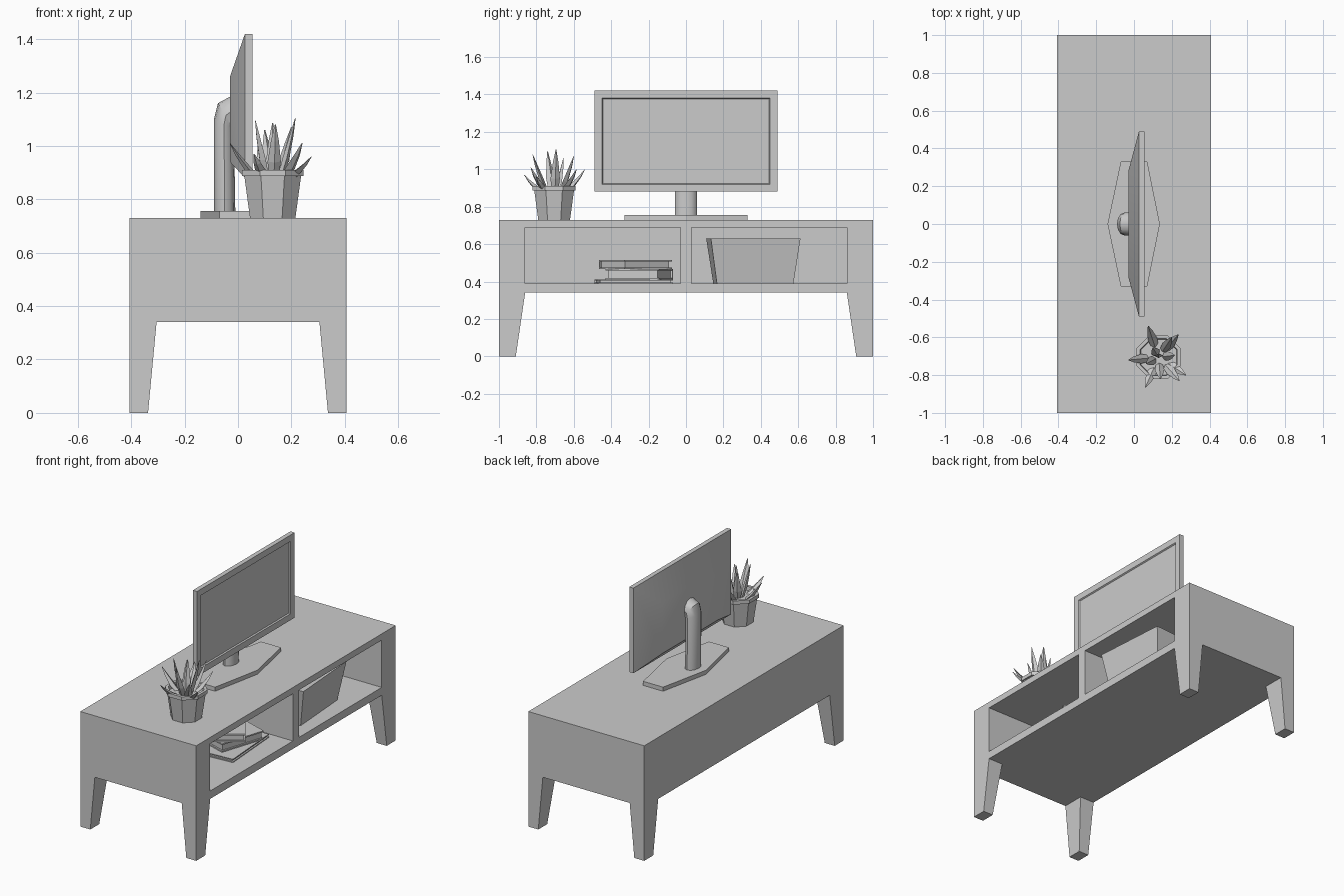
import bpy, bmesh, math
from mathutils import Vector

if "Cube" in bpy.data.objects:
    bpy.data.objects.remove(bpy.data.objects["Cube"])


def loft(name, rings, smooth=False, loc=(0, 0, 0), rot=0):
    """Skin a list of closed rings and cap both ends."""
    bm = bmesh.new()
    loops = [[bm.verts.new(p) for p in r] for r in rings]
    n = len(rings[0])
    for a, b in zip(loops, loops[1:]):
        for i in range(n):
            j = (i + 1) % n
            bm.faces.new((a[i], a[j], b[j], b[i]))
    bm.faces.new(loops[0][::-1])
    bm.faces.new(loops[-1])
    bmesh.ops.recalc_face_normals(bm, faces=bm.faces)
    me = bpy.data.meshes.new(name)
    bm.to_mesh(me)
    bm.free()
    ob = bpy.data.objects.new(name, me)
    ob.location = loc
    ob.rotation_euler.z = math.radians(rot)
    bpy.context.collection.objects.link(ob)
    if smooth:
        bpy.ops.object.select_all(action='DESELECT')
        ob.select_set(True)
        bpy.context.view_layer.objects.active = ob
        bpy.ops.object.shade_smooth_by_angle(angle=math.radians(35))
    return ob


def rect(x0, x1, y0, y1, z):
    return [(x0, y0, z), (x1, y0, z), (x1, y1, z), (x0, y1, z)]


def rect_yz(x, y, z0, z1):
    return [(x, -y, z0), (x, y, z0), (x, y, z1), (x, -y, z1)]


def box(name, x0, x1, y0, y1, z0, z1, **kw):
    return loft(name, [rect(x0, x1, y0, y1, z0), rect(x0, x1, y0, y1, z1)], **kw)


def circle(r, z, n=8):
    return [(r * math.cos(2 * math.pi * (i + .5) / n),
             r * math.sin(2 * math.pi * (i + .5) / n), z) for i in range(n)]


W = 0.407

# Cabinet body with two open compartments on the +x side
cabinet = box("cabinet", -W, W, -1, 1, 0.34, 0.73)
for side, (y0, y1) in {"left": (-0.86, -0.03), "right": (0.03, 0.86)}.items():
    cutter = box("cutter_" + side, -0.37, 0.6, y0, y1, 0.39, 0.69)
    cutter.hide_render = True
    cutter.hide_viewport = True
    mod = cabinet.modifiers.new("opening_" + side, 'BOOLEAN')
    mod.operation = 'DIFFERENCE'
    mod.solver = 'EXACT'
    mod.object = cutter

# Tapered legs, flush with the outer corners
for sx in (-1, 1):
    for sy in (-1, 1):
        loft("leg", [rect(sx * 0.337, sx * W, sy * 0.91, sy, 0),
                     rect(sx * 0.305, sx * W, sy * 0.86, sy, 0.34)])

# Screen: bulged back, slab and recessed display
loft("television", [rect_yz(-0.03, 0.28, 0.94, 1.26),
                    rect_yz(0.026, 0.49, 0.88, 1.42),
                    rect_yz(0.055, 0.49, 0.88, 1.42),
                    rect_yz(0.055, 0.45, 0.92, 1.38),
                    rect_yz(0.047, 0.445, 0.925, 1.375)], smooth=True)

# Stand neck: elliptical section bending forward into the screen
neck = []
for (bx, bz), (fx, fz) in [((-0.09, 0.75), (-0.01, 0.75)),
                           ((-0.09, 1.10), (-0.015, 1.06)),
                           ((-0.075, 1.16), (-0.015, 1.07)),
                           ((-0.025, 1.187), (-0.015, 1.08))]:
    ring = []
    for i in range(12):
        a = 2 * math.pi * i / 12
        t = (1 - math.cos(a)) / 2
        ring.append((bx + (fx - bx) * t, 0.06 * math.sin(a), bz + (fz - bz) * t))
    neck.append(ring)
loft("stand_neck", neck, smooth=True)

# Stand base: long hexagonal plate
plate = [(-0.14, 0), (-0.07, -0.33), (0.07, -0.33), (0.137, 0), (0.07, 0.33), (-0.07, 0.33)]
loft("stand_base", [[(x, y, z) for x, y in plate] for z in (0.73, 0.756)])

# Plant pot with rim and recessed soil
pot = (0.13, -0.705, 0)
loft("pot", [circle(r, z) for r, z in
             [(0.092, 0.73), (0.115, 0.887), (0.125, 0.887), (0.125, 0.91),
              (0.106, 0.91), (0.102, 0.885)]], loc=pot, smooth=True)

# Succulent leaves: tapered diamond spikes aimed at their tips
tips = [(0.235, -0.585, 1.00), (0.075, -0.54, 1.00), (-0.03, -0.72, 1.01),
        (0.06, -0.865, 0.97), (0.275, -0.80, 0.96), (0.24, -0.83, 1.01),
        (0.13, -0.69, 1.085), (0.215, -0.695, 1.105), (0.065, -0.74, 1.095),
        (0.10, -0.655, 1.06), (0.20, -0.60, 1.07), (0.14, -0.82, 1.08)]
for tip in map(Vector, tips):
    centre = Vector((0.13, -0.705, 0.87))
    out = Vector((tip.x - centre.x, tip.y - centre.y, 0))
    base = centre + out * 0.3
    axis = tip - base
    u = axis.cross(Vector((out.x, out.y, -0.3))).normalized()
    v = axis.cross(u).normalized()
    rings = []
    for t, w in [(0, 0.018), (0.4, 0.025), (0.75, 0.015), (1, 0.002)]:
        c = base + axis * t - Vector((0, 0, 0.05 * t * (1 - t)))
        rings.append([c + u * w, c + v * w * 0.5, c - u * w, c - v * w * 0.5])
    loft("leaf", rings)

# Stacked books: two covers, a spine and inset pages
for x, y, z, d, l, h, rot in [(0.14, -0.28, 0.39, 0.28, 0.40, 0.022, 4),
                              (0.12, -0.25, 0.412, 0.243, 0.30, 0.054, -18),
                              (0.10, -0.27, 0.466, 0.235, 0.31, 0.05, 35)]:
    a, b, t = d / 2, l / 2, min(0.008, h / 4)
    kw = dict(loc=(x, y, z), rot=rot)
    box("book_cover_lower", -a, a, -b, b, 0, t, **kw)
    box("book_cover_upper", -a, a, -b, b, h - t, h, **kw)
    box("book_spine", -a, -a + t, -b, b, t, h - t, **kw)
    box("book_pages", -a + t, a - 0.01, -b + 0.01, b - 0.01, t, h - t, **kw)

# Storage bin tapering downward
loft("storage_bin", [rect(-0.14, 0.14, -0.205, 0.205, 0.39),
                     rect(-0.18, 0.18, -0.24, 0.24, 0.63)],
     loc=(0.17, 0.36, 0), rot=4)
